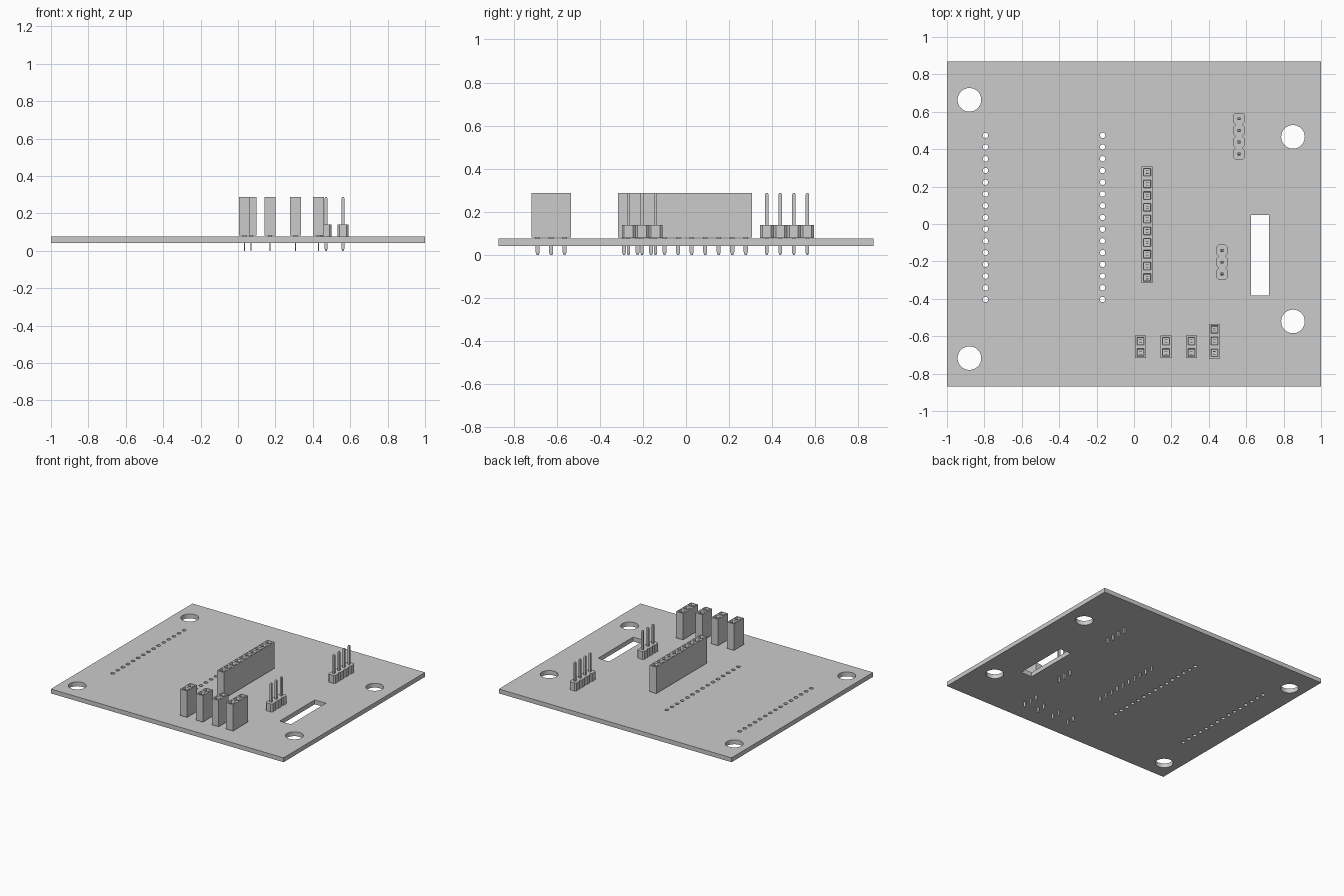
import bpy, bmesh
from mathutils import Matrix, Vector

if "Cube" in bpy.data.objects:
    bpy.data.objects.remove(bpy.data.objects["Cube"])

PITCH = 0.0627
HALF = 0.0295          # half width of every connector body
BOARD_LOW, BOARD_TOP = 0.042, 0.076
PIN_TOP = 0.287

grey = bpy.data.materials.new("plain grey")
grey.use_nodes = True
grey.diffuse_color = (0.6, 0.6, 0.6, 1)
grey.node_tree.nodes["Principled BSDF"].inputs["Base Color"].default_value = (0.6, 0.6, 0.6, 1)


def finish(name, bm, location=(0, 0, 0)):
    bmesh.ops.recalc_face_normals(bm, faces=bm.faces[:])
    mesh = bpy.data.meshes.new(name)
    bm.to_mesh(mesh)
    bm.free()
    mesh.materials.append(grey)
    obj = bpy.data.objects.new(name, mesh)
    obj.location = location
    bpy.context.collection.objects.link(obj)
    return obj


def add_box(bm, x, y, low, high, wide, deep, low_taper=1, high_taper=1):
    """Box between two heights, optionally narrowed at either end."""
    verts = bmesh.ops.create_cube(bm, size=1)["verts"]
    for v in verts:
        t = high_taper if v.co.z > 0 else low_taper
        z = high if v.co.z > 0 else low
        v.co = Vector((x + v.co.x * wide * t, y + v.co.y * deep * t, z))


def add_cylinder(bm, x, y, radius, sides):
    bmesh.ops.create_cone(bm, cap_ends=True, segments=sides, radius1=radius, radius2=radius,
                          depth=0.2, matrix=Matrix.Translation((x, y, 0.06)))


def rows(count):
    """Positions of a centred row of contacts."""
    return [(i - (count - 1) / 2) * PITCH for i in range(count)]


def make_board():
    bm = bmesh.new()
    add_box(bm, 0, 0, BOARD_LOW, BOARD_TOP, 2, 1.738)
    board = finish("circuit_board", bm)
    # Mounting holes, two rows of small holes and the long slot
    cut = bmesh.new()
    for x, y in ((-0.88, 0.664), (-0.88, -0.717), (0.85, 0.466), (0.85, -0.521)):
        add_cylinder(cut, x, y, 0.063, 48)
    for x in (-0.794, -0.168):
        for y in rows(15):
            add_cylinder(cut, x, y + 0.035, 0.0145, 20)
    add_box(cut, 0.674, -0.167, 0, 0.12, 0.096, 0.43)
    cutter = finish("hole_cutter", cut)
    cutter.hide_render = True
    mod = board.modifiers.new("holes", 'BOOLEAN')
    mod.operation = 'DIFFERENCE'
    mod.solver = 'EXACT'
    mod.object = cutter
    # Bake the cut, then drop the cutter
    graph = bpy.context.evaluated_depsgraph_get()
    cut_mesh = bpy.data.meshes.new_from_object(board.evaluated_get(graph))
    board.modifiers.clear()
    board.data = cut_mesh
    bpy.data.objects.remove(cutter)


def make_socket(name, x, y, count):
    # Body made of one cell per contact, each with a funnel and a well
    bm = bmesh.new()
    ends = [(i - count / 2) * PITCH for i in range(count + 1)]
    ends[0] += 0.002
    ends[-1] -= 0.002
    left = [bm.verts.new((-HALF, e, 0.082)) for e in ends]
    right = [bm.verts.new((HALF, e, 0.082)) for e in ends]
    base = [bm.faces.new((left[i], right[i], right[i + 1], left[i + 1])) for i in range(count)]
    lifted = bmesh.ops.extrude_face_region(bm, geom=base, use_keep_orig=True)["geom"]
    bmesh.ops.translate(bm, vec=(0, 0, PIN_TOP - 0.082),
                        verts=[g for g in lifted if isinstance(g, bmesh.types.BMVert)])
    bmesh.ops.recalc_face_normals(bm, faces=bm.faces[:])
    tops = [f for f in bm.faces if f.normal.z > 0.9]
    bmesh.ops.inset_individual(bm, faces=tops, thickness=0.014)
    bmesh.ops.inset_individual(bm, faces=tops, thickness=0.005, depth=-0.008)
    wells = bmesh.ops.extrude_discrete_faces(bm, faces=tops)["faces"]
    for f in wells:
        bmesh.ops.translate(bm, vec=(0, 0, -0.11), verts=f.verts[:])
    bmesh.ops.remove_doubles(bm, verts=bm.verts[:], dist=0.0001)
    finish(name + "_body", bm, (x, y, 0))

    # Flat solder tails with shoulders, and spring leaves in the wells
    bm = bmesh.new()
    for c in rows(count):
        add_box(bm, 0, c, 0.07, 0.084, 0.02, 0.022)
        add_box(bm, 0, c, 0.014, 0.084, 0.007, 0.019)
        add_box(bm, 0, c, 0, 0.014, 0.007, 0.019, low_taper=0.5)
        for side in (-1, 1):
            add_box(bm, 0, c + side * 0.007, 0.17, 0.272, 0.014, 0.003)
    finish(name + "_contacts", bm, (x, y, 0))


def make_header(name, x, y, count):
    # Strip with chamfered notches between the pins
    c = 0.011
    side = []
    for p in rows(count):
        h = PITCH / 2
        side += [(HALF - c, p - h), (HALF, p - h + c), (HALF, p + h - c), (HALF - c, p + h)]
    outline = [p for i, p in enumerate(side) if i == 0 or p != side[i - 1]]
    outline += [(-a, b) for a, b in reversed(outline)]
    bm = bmesh.new()
    face = bm.faces.new([bm.verts.new((a, b, 0.078)) for a, b in outline])
    lifted = bmesh.ops.extrude_face_region(bm, geom=[face], use_keep_orig=True)["geom"]
    bmesh.ops.translate(bm, vec=(0, 0, 0.062),
                        verts=[g for g in lifted if isinstance(g, bmesh.types.BMVert)])
    bmesh.ops.remove_doubles(bm, verts=bm.verts[:], dist=0.0001)
    finish(name + "_strip", bm, (x, y, 0))

    # Square pins with tapered tips
    bm = bmesh.new()
    for p in rows(count):
        add_box(bm, 0, p, 0, 0.01, 0.015, 0.015, low_taper=0.5)
        add_box(bm, 0, p, 0.01, PIN_TOP - 0.006, 0.015, 0.015)
        add_box(bm, 0, p, PIN_TOP - 0.006, PIN_TOP, 0.015, 0.015, high_taper=0.6)
    finish(name + "_pins", bm, (x, y, 0))


make_board()
make_socket("long_socket", 0.07, -0.005, 10)
for i in range(3):
    make_socket(f"two_way_socket_{i + 1}", 0.035 + i * 0.136, -0.657, 2)
make_socket("three_way_socket", 0.43, -0.626, 3)
make_header("four_pin_header", 0.561, 0.469, 4)
make_header("three_pin_header", 0.471, -0.204, 3)
